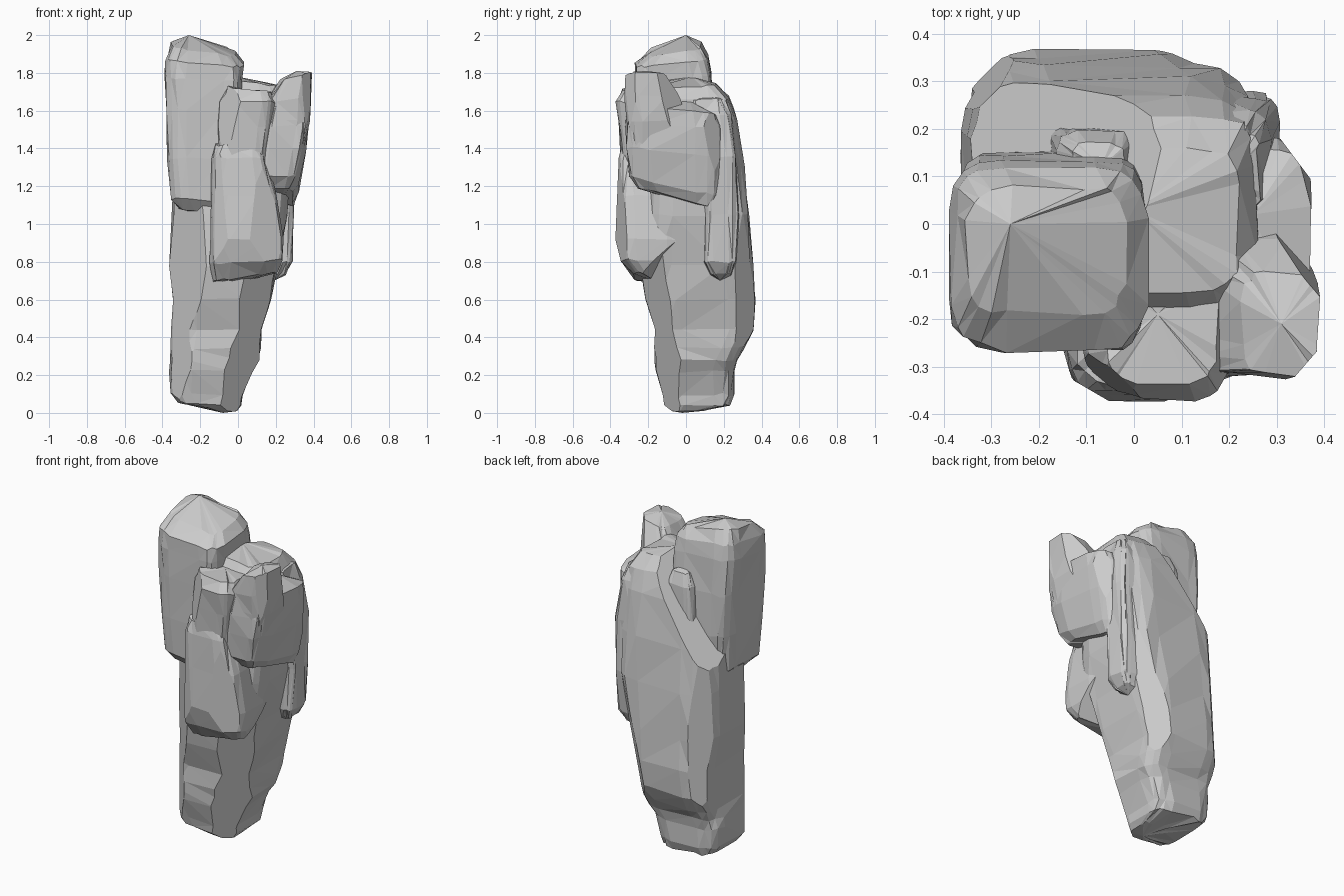
import bpy, bmesh, math, random
from mathutils import Vector

random.seed(4)
N = 20


def ring_points(z, x0, x1, y0, y1, tx=0, ty=0, power=0.4):
    """Rounded-box outline; tx and ty tilt it along x and y."""
    cx, cy, hx, hy = (x0 + x1) / 2, (y0 + y1) / 2, (x1 - x0) / 2, (y1 - y0) / 2
    pts = []
    for i in range(N):
        a = 2 * math.pi * (i + 0.5) / N
        c, s = math.cos(a), math.sin(a)
        dx = hx * math.copysign(abs(c) ** power, c)
        dy = hy * math.copysign(abs(s) ** power, s)
        pts.append(Vector((cx + dx, cy + dy, z + tx * dx + ty * dy)))
    return pts


def rock(name, rings, bottom, top, cuts=(), jitter=0.008):
    """Loft rings into a faceted boulder, then chip it with cutting planes."""
    bm = bmesh.new()
    loops = []
    for r in rings:
        loop = []
        for p in ring_points(*r):
            p += Vector([random.uniform(-jitter, jitter) for _ in range(3)])
            loop.append(bm.verts.new(p))
        loops.append(loop)
    for a, b in zip(loops, loops[1:]):
        for i in range(N):
            j = (i + 1) % N
            bm.faces.new((a[i], a[j], b[j], b[i]))
    lo, hi = bm.verts.new(bottom), bm.verts.new(top)
    for i in range(N):
        j = (i + 1) % N
        bm.faces.new((lo, loops[0][j], loops[0][i]))
        bm.faces.new((hi, loops[-1][i], loops[-1][j]))
    bmesh.ops.triangulate(bm, faces=bm.faces[:])
    for co, no in cuts:
        res = bmesh.ops.bisect_plane(bm, geom=bm.verts[:] + bm.edges[:] + bm.faces[:],
                                     plane_co=co, plane_no=no, clear_outer=True)
        edges = [e for e in res["geom_cut"] if isinstance(e, bmesh.types.BMEdge)]
        bmesh.ops.holes_fill(bm, edges=edges)
    bmesh.ops.recalc_face_normals(bm, faces=bm.faces[:])
    me = bpy.data.meshes.new(name)
    bm.to_mesh(me)
    bm.free()
    ob = bpy.data.objects.new(name, me)
    bpy.context.collection.objects.link(ob)
    return ob


# Main pillar, widening from foot to shoulder, sloped away at upper left
rock("main_pillar", [
    (0.02, -0.18, 0.00, -0.08, 0.10, -0.08),
    (0.05, -0.32, 0.02, -0.11, 0.235, -0.05),
    (0.10, -0.355, 0.03, -0.13, 0.25),
    (0.22, -0.36, 0.07, -0.155, 0.255),
    (0.28, -0.355, 0.11, -0.165, 0.27),
    (0.34, -0.352, 0.12, -0.165, 0.31),
    (0.44, -0.35, 0.13, -0.17, 0.365),
    (0.60, -0.35, 0.17, -0.215, 0.37),
    (0.78, -0.36, 0.21, -0.24, 0.355),
    (1.05, -0.345, 0.26, -0.22, 0.335),
    (1.30, -0.335, 0.28, -0.20, 0.305),
    (1.55, -0.33, 0.27, -0.19, 0.27),
    (1.69, -0.30, 0.26, -0.19, 0.235, -0.10),
    (1.75, -0.22, 0.22, -0.15, 0.16, -0.10),
], (-0.08, -0.02, 0), (0, 0.03, 1.78), cuts=[
    ((-0.05, 0.2, 1.58), (-0.76, 0.32, 0.57)),
    ((-0.31, 0.29, 0.8), (-0.72, 0.69, 0.05)),
    ((-0.05, -0.18, 0.35), (0.6, -0.75, -0.24)),
    ((-0.20, -0.21, 0.8), (-0.7, -0.7, 0.0)),
    ((0.13, 0.315, 0.7), (0.7, 0.7, -0.15)),
])

# Tall block at the upper left
rock("upper_left_block", [
    (1.065, -0.31, -0.02, -0.20, 0.10, -0.10),
    (1.12, -0.355, 0.01, -0.245, 0.14, -0.08),
    (1.35, -0.372, 0.02, -0.26, 0.155),
    (1.60, -0.38, 0.025, -0.268, 0.15),
    (1.78, -0.388, 0.028, -0.27, 0.135, -0.05, 0.1),
    (1.865, -0.38, 0.025, -0.265, 0.12, -0.08, 0.1),
    (1.93, -0.35, -0.02, -0.19, 0.08, -0.15, 0.14),
], (-0.16, -0.05, 1.05), (-0.26, 0.0, 2.0))

# Front slab, lower and upper halves
rock("front_slab_lower", [
    (0.71, -0.13, 0.20, -0.28, -0.03, 0.14, -0.1),
    (0.80, -0.145, 0.235, -0.345, 0.0, 0.06),
    (0.92, -0.147, 0.24, -0.37, 0.0),
    (1.15, -0.147, 0.20, -0.365, 0.0),
    (1.35, -0.138, 0.15, -0.355, 0.0),
    (1.42, -0.12, 0.14, -0.335, 0.0),
], (0.0, -0.15, 0.69), (0.02, -0.16, 1.45), cuts=[
    ((0.14, -0.345, 1.0), (0.35, -0.94, 0.0)),
    ((0.2, -0.18, 0.78), (0.4, 0.6, -0.69)),
    ((-0.10, -0.345, 1.0), (-0.5, -0.86, 0.0)),
])
rock("front_slab_upper", [
    (1.15, -0.08, 0.14, -0.32, 0.0),
    (1.35, -0.10, 0.15, -0.34, 0.0),
    (1.52, -0.105, 0.18, -0.355, 0.0),
    (1.65, -0.09, 0.20, -0.37, -0.02, -0.05),
    (1.71, -0.06, 0.18, -0.33, -0.06, -0.12),
], (0.05, -0.15, 1.1), (0.05, -0.19, 1.71), cuts=[
    ((-0.06, -0.31, 1.6), (-0.64, -0.76, 0.1)),
])

# Right shoulder with a raised front horn
rock("right_shoulder", [
    (1.14, 0.12, 0.29, -0.25, 0.16, 0, -0.25),
    (1.20, 0.09, 0.32, -0.305, 0.18, 0, -0.22),
    (1.38, 0.09, 0.355, -0.32, 0.185, 0, -0.1),
    (1.52, 0.12, 0.37, -0.32, 0.18),
    (1.60, 0.14, 0.37, -0.31, 0.16, 0.05, -0.1),
], (0.22, -0.03, 1.12), (0.25, 0.02, 1.65), cuts=[
    ((0.345, 0.13, 1.4), (0.8, 0.6, 0.0)),
])
rock("right_horn", [
    (1.40, 0.12, 0.345, -0.30, -0.02),
    (1.55, 0.13, 0.375, -0.32, -0.0),
    (1.66, 0.145, 0.385, -0.32, -0.03, 0.15),
    (1.78, 0.23, 0.39, -0.315, -0.10, 0.25),
], (0.27, -0.16, 1.38), (0.31, -0.21, 1.81), cuts=[
    ((0.35, -0.09, 1.7), (0.75, 0.65, 0.1)),
    ((0.37, -0.285, 1.7), (0.75, -0.65, 0.0)),
])

# Long strip down the back right
rock("back_right_strip", [
    (0.73, 0.13, 0.25, 0.13, 0.24, 0.1),
    (0.80, 0.12, 0.285, 0.10, 0.265),
    (1.05, 0.12, 0.295, 0.10, 0.275),
    (1.35, 0.12, 0.30, 0.07, 0.27),
    (1.58, 0.12, 0.285, 0.03, 0.24),
    (1.66, 0.13, 0.265, 0.02, 0.20),
], (0.19, 0.18, 0.70), (0.2, 0.1, 1.69))

# Thin sliver tucked behind the tall block
rock("back_sliver", [
    (1.15, -0.20, -0.03, 0.05, 0.19),
    (1.40, -0.18, -0.01, 0.05, 0.205),
    (1.62, -0.16, 0.0, 0.05, 0.195),
    (1.69, -0.13, -0.02, 0.07, 0.17),
], (-0.1, 0.1, 1.1), (-0.07, 0.12, 1.71), jitter=0.004)
